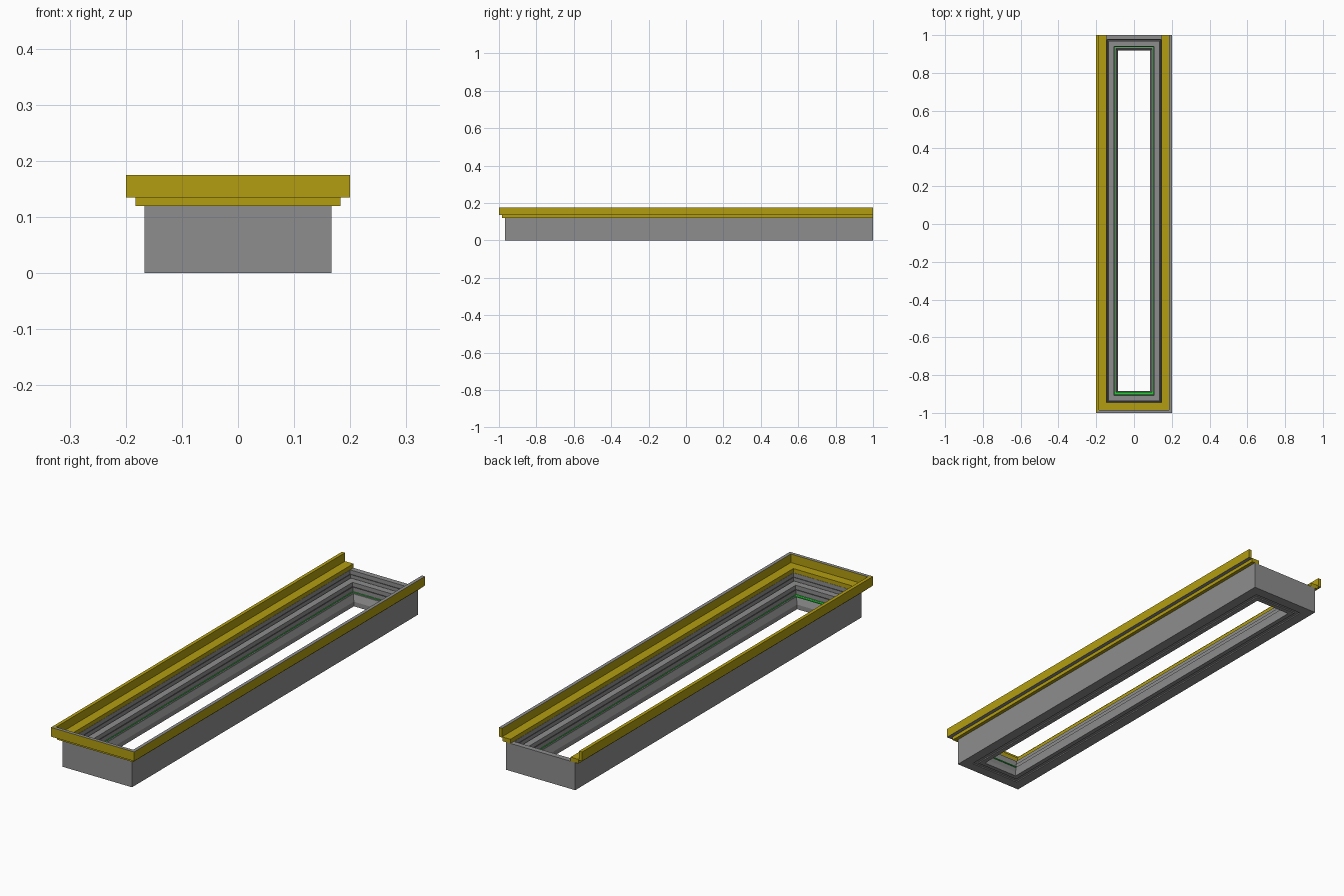
import bpy, bmesh

if "Cube" in bpy.data.objects:
    bpy.data.objects.remove(bpy.data.objects["Cube"])

HX, YF, YB = 0.167, -0.967, 1.0   # outer faces of the frame body


def material(name, rgb):
    m = bpy.data.materials.new(name)
    m.diffuse_color = (*rgb, 1)
    m.use_nodes = True
    m.node_tree.nodes["Principled BSDF"].inputs["Base Color"].default_value = m.diffuse_color
    return m


yellow = material("yellow", (0.45, 0.34, 0.005))
green = material("green", (0.02, 0.6, 0.04))
grey = material("grey", (0.27, 0.27, 0.27))
dark = material("dark_grey", (0.07, 0.07, 0.07))


def sweep(name, profile, path, closed, mats, seg_mat=None):
    """Sweep a closed (offset, z) profile through mitred path stations."""
    bm = bmesh.new()
    rows = [[bm.verts.new((*station(o), z)) for o, z in profile] for station in path]
    n, m = len(profile), len(path)
    for i in range(m if closed else m - 1):
        a, b = rows[i], rows[(i + 1) % m]
        for j in range(n):
            k = (j + 1) % n
            f = bm.faces.new((a[j], a[k], b[k], b[j]))
            f.material_index = seg_mat(i, j) if seg_mat else 0
    if not closed:
        bm.faces.new(rows[0])
        bm.faces.new(rows[-1])
    bmesh.ops.recalc_face_normals(bm, faces=bm.faces)
    me = bpy.data.meshes.new(name)
    bm.to_mesh(me)
    bm.free()
    for mt in mats:
        me.materials.append(mt)
    ob = bpy.data.objects.new(name, me)
    bpy.context.collection.objects.link(ob)
    return ob


# Closed rectangle (positive offset goes inward)
ring = [lambda d: (HX - d, YF + d), lambda d: (HX - d, YB - d),
        lambda d: (-HX + d, YB - d), lambda d: (-HX + d, YF + d)]
# Open U along right, front and left (positive offset goes outward)
u_path = [lambda e: (HX + e, YB), lambda e: (HX + e, YF - e),
          lambda e: (-HX - e, YF - e), lambda e: (-HX - e, YB)]

# Stepped frame body with grooves and a sloped inner wall
body = [(0, 0), (0, 0.12), (0.023, 0.12), (0.023, 0.102), (0.026, 0.102),
        (0.026, 0.082), (0.031, 0.082), (0.031, 0.09), (0.06, 0.09),
        (0.06, 0.072), (0.064, 0.072), (0.064, 0.05), (0.072, 0.05),
        (0.072, 0.045), (0.082, 0.02), (0.082, 0), (0.062, 0),
        (0.062, 0.005), (0.045, 0.005), (0.045, 0)]
dark_segments = {3, 5, 9}
sweep("frame_body", body, ring, True, [grey, dark],
      lambda i, j: 1 if j in dark_segments else 0)

# Yellow edge trim: inner shelf stepping out to an upright lip
trim = [(-0.022, 0.12), (0.016, 0.12), (0.016, 0.135), (0.033, 0.135),
        (0.033, 0.175), (0.018, 0.175), (0.018, 0.138), (-0.022, 0.138)]
# Lip underside is grey; its top is grey except on the left
sweep("edge_trim", trim, u_path, False, [yellow, grey],
      lambda i, j: 1 if j == 2 or (j == 4 and i < 2) else 0)

# Thin green seal on the lower ledge
seal = [(0.0635, 0.049), (0.0635, 0.053), (0.0665, 0.053), (0.0665, 0.049)]
sweep("seal", seal, ring, True, [green])

# Wider green strip across the front ledge
strip = [(0.065, 0.048), (0.065, 0.052), (0.077, 0.052), (0.077, 0.048)]
sweep("front_seal_strip", strip,
      [lambda d: (0.1, YF + d), lambda d: (-0.1, YF + d)], False, [green])
